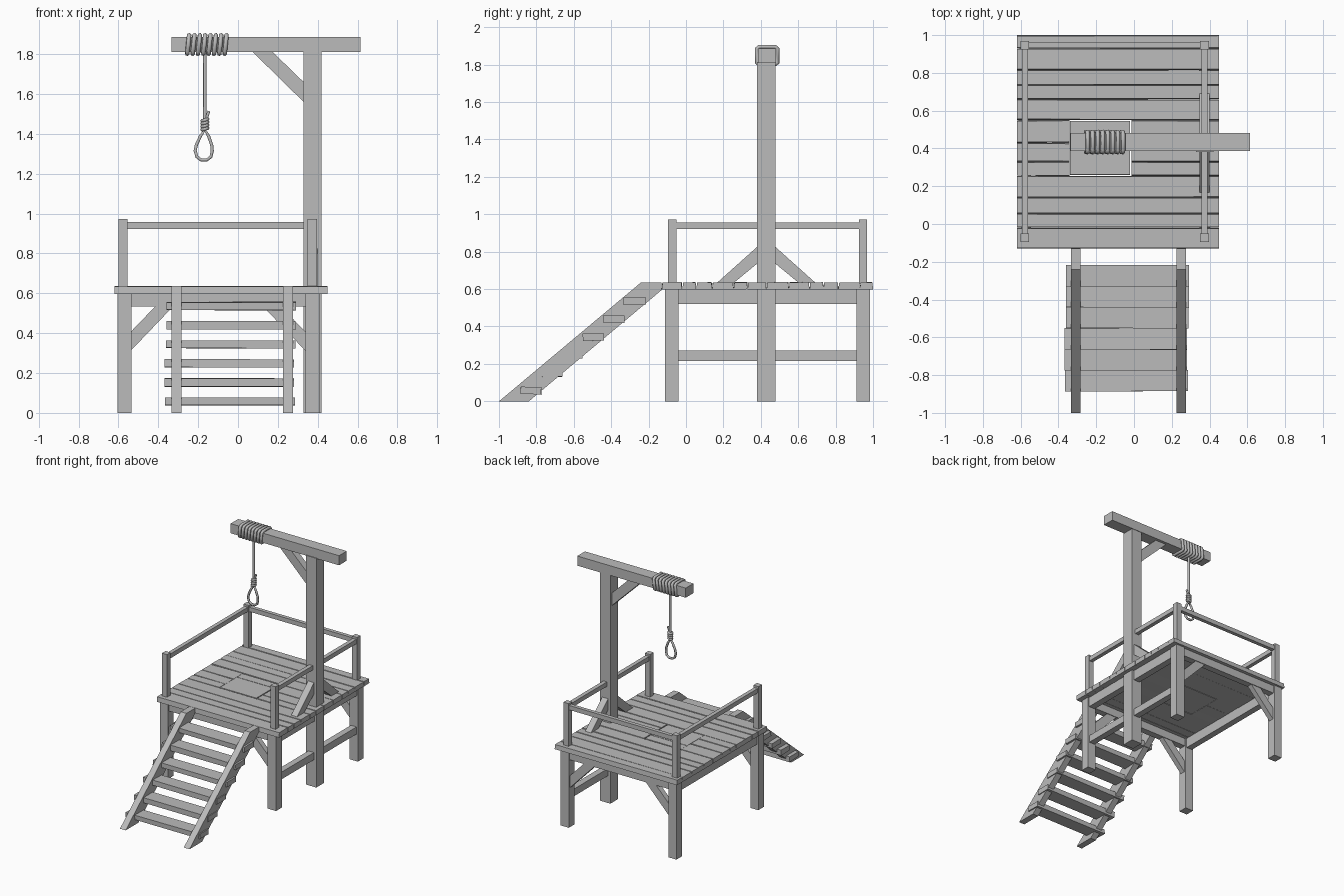
import bpy, bmesh, math, random
from mathutils import Vector

random.seed(4)
cube = bpy.data.objects.get("Cube")
if cube:
    bpy.data.objects.remove(cube, do_unlink=True)

wood = bpy.data.materials.new("grey_wood")
wood.use_nodes = True
GREY = (0.5, 0.5, 0.5, 1)
wood.diffuse_color = GREY
wood.node_tree.nodes["Principled BSDF"].inputs["Base Color"].default_value = GREY


def finish(name, bm):
    bmesh.ops.recalc_face_normals(bm, faces=bm.faces)
    mesh = bpy.data.meshes.new(name)
    bm.to_mesh(mesh)
    bm.free()
    mesh.materials.append(wood)
    obj = bpy.data.objects.new(name, mesh)
    bpy.context.collection.objects.link(obj)
    return obj


def box(name, x, y, z, taper=0.0, jitter=0.0):
    """Box from three ranges; taper narrows the top in y, jitter roughens corners."""
    bm = bmesh.new()
    bmesh.ops.create_cube(bm, size=1)
    for v in bm.verts:
        if v.co.z > 0:
            inset = -math.copysign(taper, v.co.y)
        else:
            inset = 0
        v.co = Vector([(a + b) / 2 + c * (b - a) for (a, b), c in zip((x, y, z), v.co)])
        v.co.y += inset + random.uniform(-jitter, jitter)
        v.co.z += random.uniform(-jitter, jitter)
    return finish(name, bm)


def prism(name, outline, low, high, axis):
    """Extrude an outline along x (outline in y, z) or along y (outline in x, z)."""
    bm = bmesh.new()

    def place(p, d):
        return (d, p[0], p[1]) if axis == "x" else (p[0], d, p[1])
    face = bm.faces.new([bm.verts.new(place(p, low)) for p in outline])
    ext = bmesh.ops.extrude_face_region(bm, geom=[face])
    shift = Vector(place((0, 0), high - low))
    bmesh.ops.translate(bm, vec=shift, verts=[v for v in ext["geom"] if isinstance(v, bmesh.types.BMVert)])
    return finish(name, bm)


def rope(name, points, radius, closed=False):
    """Low-poly tube along a path, turned into a mesh."""
    curve = bpy.data.curves.new(name, "CURVE")
    curve.dimensions = "3D"
    curve.bevel_depth = radius
    curve.bevel_resolution = 1
    curve.use_fill_caps = not closed
    spline = curve.splines.new("POLY")
    spline.points.add(len(points) - 1)
    for p, co in zip(spline.points, points):
        p.co = (*co, 1)
    spline.use_cyclic_u = closed
    temp = bpy.data.objects.new(name + "_path", curve)
    bpy.context.collection.objects.link(temp)
    bpy.context.view_layer.update()
    mesh = bpy.data.meshes.new_from_object(temp.evaluated_get(bpy.context.evaluated_depsgraph_get()))
    bpy.data.objects.remove(temp, do_unlink=True)
    mesh.materials.clear()
    mesh.materials.append(wood)
    obj = bpy.data.objects.new(name, mesh)
    bpy.context.collection.objects.link(obj)


# Deck planks, split around the trapdoor
X0, X1, DECK = -0.62, 0.45, (0.598, 0.636)
TRAP_X, TRAP_Y = (-0.34, -0.022), (0.255, 0.55)
edges = [-0.13, -0.02, 0.055, 0.14, 0.255, 0.33, 0.43, 0.55, 0.66, 0.735, 0.815, 0.93, 1.0]
for i, span in enumerate(zip(edges, edges[1:])):
    if TRAP_Y[0] <= span[0] and span[1] <= TRAP_Y[1]:
        box(f"deck_plank_{i}_a", (X0, TRAP_X[0] - 0.002), span, DECK, 0.004, 0.0015)
        box(f"deck_plank_{i}_b", (TRAP_X[1] + 0.008, X1), span, DECK, 0.004, 0.0015)
    else:
        box(f"deck_plank_{i}", (X0, X1), span, DECK, 0.004, 0.0015)
half = sum(TRAP_Y) / 2
for i, span in enumerate([(TRAP_Y[0] + 0.004, half + 0.07), (half + 0.07, TRAP_Y[1] - 0.004)]):
    box(f"trapdoor_plank_{i}", TRAP_X, span, DECK, 0.002)

# Legs, railing posts and frame beams
LEG_X = {"right": (-0.605, -0.535), "left": (0.338, 0.412)}
RAIL_X = {"right": (-0.6, -0.555), "left": (0.35, 0.396)}
LEG_Y = {"front": (-0.112, -0.04), "back": (0.912, 0.984)}
RAIL_Y = {"front": (-0.095, -0.05), "back": (0.925, 0.968)}
for sx in LEG_X:
    for sy in LEG_Y:
        box(f"{sy}_{sx}_leg", LEG_X[sx], LEG_Y[sy], (0, 0.6))
        box(f"{sy}_{sx}_railing_post", RAIL_X[sx], RAIL_Y[sy], (0.63, 0.973))
    a, b = LEG_X[sx]
    box(f"{sx}_frame_beam", (a + 0.01, b - 0.01), (-0.05, 0.92), (0.52, 0.6))
    a, b = RAIL_X[sx]
    box(f"{sx}_handrail", (a + 0.007, b - 0.007), (-0.06, 0.935), (0.922, 0.957))
box("back_handrail", (-0.565, 0.36), (0.932, 0.962), (0.922, 0.957))
box("lower_side_rail", (0.35, 0.4), (-0.05, 0.92), (0.215, 0.272))

# Cross beams and corner braces at the front and back
for sy, (a, b) in LEG_Y.items():
    box(f"{sy}_frame_beam", (-0.54, 0.345), (a + 0.01, b - 0.01), (0.535, 0.6))
    for sx, inner, way in (("right", -0.54, 1), ("left", 0.34, -1)):
        outline = [(inner, 0.31), (inner, 0.405), (inner + way * 0.13, 0.54), (inner + way * 0.22, 0.54)]
        prism(f"{sy}_{sx}_brace", outline, a + 0.015, b - 0.015, "y")

# Tall post, overhead beam and braces
box("tall_post", (0.328, 0.42), (0.38, 0.478), (0, 1.815))
box("overhead_beam", (-0.335, 0.615), (0.386, 0.482), (1.81, 1.886))
prism("upper_brace", [(0.335, 1.555), (0.335, 1.655), (0.17, 1.815), (0.07, 1.815)], 0.405, 0.46, "y")
for name, inner, way in (("front", 0.385, -1), ("back", 0.473, 1)):
    outline = [(inner, 0.83), (inner, 0.74), (inner + way * 0.13, 0.633), (inner + way * 0.22, 0.633)]
    prism(f"{name}_post_brace", outline, 0.348, 0.4, "x")

# Stairs
stringer = [(-1, 0), (-0.84, 0), (-0.13, 0.595), (-0.13, 0.636), (-0.24, 0.636)]
for name, x in (("right", -0.334), ("left", 0.225)):
    prism(f"{name}_stringer", stringer, x, x + 0.05, "x")
for i in range(6):
    y, z = -0.83 + i * 0.111, 0.058 + i * 0.0955
    shift = random.uniform(-0.008, 0.008)
    box(f"stair_tread_{i}", (-0.363 + shift, 0.287 + shift), (y - 0.056, y + 0.056),
        (z - 0.02, z + 0.02), 0, 0.003)

# Rope wound round the beam
RY = 0.434
ring = [(-0.042, 0.048), (0.042, 0.048), (0.055, 0.037), (0.055, -0.037),
        (0.042, -0.046), (-0.042, -0.046), (-0.055, -0.037), (-0.055, 0.037)]
for i in range(8):
    x = -0.25 + i * 0.0268
    rope(f"beam_wrap_{i}", [(x + dz * 0.1, RY + dy, 1.848 + dz) for dy, dz in ring], 0.0115, True)

# Hanging rope, knot and loop
RX = -0.166
rope("hanging_rope", [(RX, RY, 1.81), (RX, RY, 1.41)], 0.009)
for i in range(4):
    ring = [(RX + 0.014 * math.cos(t * math.pi / 4), RY + 0.014 * math.sin(t * math.pi / 4),
             1.425 + i * 0.015 + 0.004 * math.cos(t * math.pi / 4)) for t in range(8)]
    rope(f"knot_coil_{i}", ring, 0.009, True)
rope("rope_tail", [(RX + 0.005, RY, 1.47), (RX + 0.012, RY, 1.49), (RX + 0.02, RY, 1.515)], 0.008)
loop = [(0, 1.42), (-0.022, 1.39), (-0.043, 1.345), (-0.049, 1.315), (-0.04, 1.285), (-0.02, 1.27),
        (0.01, 1.27), (0.03, 1.285), (0.037, 1.315), (0.034, 1.345), (0.018, 1.39)]
rope("rope_loop", [(RX + dx, RY, z) for dx, z in loop], 0.009, True)
